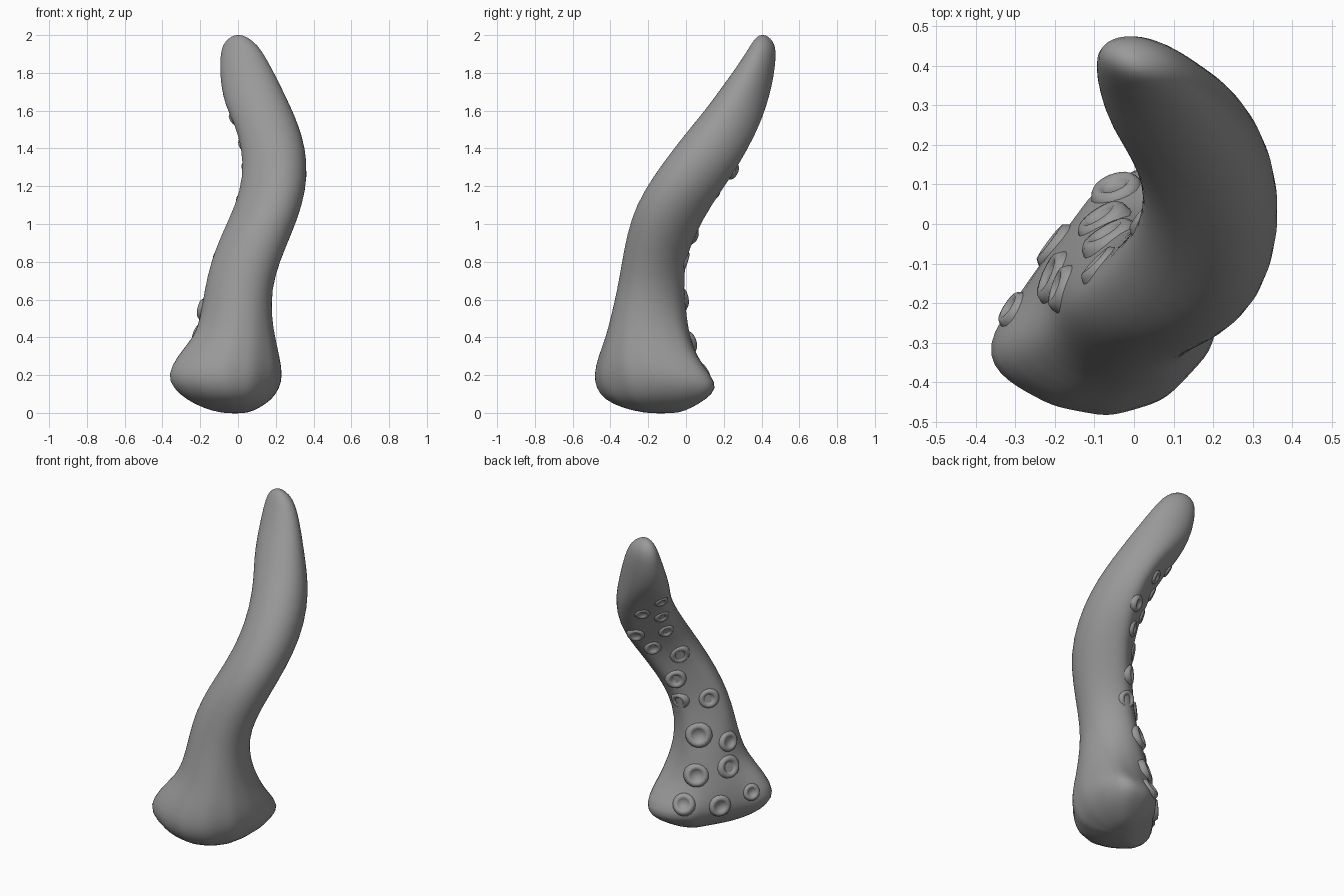
import bpy, bmesh, math
from mathutils import Vector
from mathutils.bvhtree import BVHTree

if "Cube" in bpy.data.objects:
    bpy.data.objects.remove(bpy.data.objects["Cube"])

SIDES = 40
# Horizontal sections: height, x min, x max, y min, y max
SECTIONS = [
    (0.00, -0.09, 0.05, -0.22, -0.04), (0.025, -0.18, 0.105, -0.33, 0.02),
    (0.07, -0.27, 0.17, -0.425, 0.095), (0.13, -0.337, 0.207, -0.465, 0.156),
    (0.20, -0.370, 0.224, -0.48, 0.12), (0.30, -0.325, 0.210, -0.457, 0.06),
    (0.40, -0.24, 0.19, -0.42, 0.03), (0.50, -0.205, 0.175, -0.395, 0.01),
    (0.65, -0.185, 0.172, -0.36, -0.005), (0.80, -0.155, 0.215, -0.335, 0.0),
    (0.95, -0.095, 0.28, -0.307, 0.06), (1.10, -0.02, 0.337, -0.26, 0.145),
    (1.25, 0.02, 0.364, -0.17, 0.255), (1.40, 0.012, 0.354, -0.06, 0.345),
    (1.53, -0.03, 0.314, 0.045, 0.405), (1.63, -0.076, 0.27, 0.126, 0.433),
    (1.73, -0.088, 0.222, 0.197, 0.453), (1.83, -0.093, 0.172, 0.27, 0.469),
    (1.92, -0.089, 0.122, 0.328, 0.476), (1.97, -0.066, 0.078, 0.357, 0.46),
    (1.995, -0.03, 0.035, 0.38, 0.43),
]
# Foot outline, flat towards the sucker side, counterclockwise
FOOT = [(0.228, -0.15), (0.228, 0.0), (0.20, 0.12), (0.15, 0.155), (0.03, 0.15),
        (-0.10, 0.09), (-0.24, -0.10), (-0.36, -0.27), (-0.365, -0.34),
        (-0.31, -0.39), (-0.20, -0.45), (-0.06, -0.475), (0.08, -0.43), (0.19, -0.30)]

grey = bpy.data.materials.new("plain grey")
grey.diffuse_color = (0.32, 0.32, 0.32, 1)
grey.use_nodes = True
grey.node_tree.nodes["Principled BSDF"].inputs["Base Color"].default_value = grey.diffuse_color


def make_object(name, bm):
    mesh = bpy.data.meshes.new(name)
    bmesh.ops.recalc_face_normals(bm, faces=bm.faces)
    bm.to_mesh(mesh)
    bm.free()
    mesh.materials.append(grey)
    for p in mesh.polygons:
        p.use_smooth = True
    obj = bpy.data.objects.new(name, mesh)
    bpy.context.collection.objects.link(obj)
    return obj


def bridge(bm, a, b):
    n = len(a)
    for i in range(n):
        bm.faces.new((a[i], a[(i + 1) % n], b[(i + 1) % n], b[i]))


def clamp(v):
    return max(0.0, min(1.0, v))


def foot_point(angle):
    """Where a ray from the foot centre meets the outline, scaled to a unit box."""
    pts = [((x + 0.0685) / 0.2965, (y + 0.16) / 0.315) for x, y in FOOT]
    dx, dy = math.cos(angle), math.sin(angle)
    for (ax, ay), (bx, by) in zip(pts, pts[1:] + pts[:1]):
        ex, ey = bx - ax, by - ay
        det = dx * ey - dy * ex
        if abs(det) < 1e-9:
            continue
        t = (ax * ey - ay * ex) / det
        s = (ax * dy - ay * dx) / det
        if t > 0 and -1e-6 <= s <= 1 + 1e-6:
            return dx * t, dy * t
    return dx, dy


# Arm: sections lofted from the broad foot to the rounded tip
bm = bmesh.new()
rings = []
inner = Vector((-math.sqrt(0.5), math.sqrt(0.5), 0))
for z, x0, x1, y0, y1 in SECTIONS:
    foot = clamp((0.55 - z) / 0.35)
    skew = math.acos(-0.12 - 0.16 * clamp((z - 1.2) / 0.4))
    flat = 0.27 * clamp((z - 0.4) / 0.3) * clamp((1.75 - z) / 0.25)
    grow = 0.5 * (1.025 + 0.02 * foot)
    ring = []
    for i in range(SIDES):
        t = 2 * math.pi * i / SIDES
        ux, uy = math.cos(t), math.cos(t - skew)
        fx, fy = foot_point(t)
        ux, uy = ux + (fx - ux) * foot, uy + (fy - uy) * foot
        off = Vector((ux * (x1 - x0) * grow, uy * (y1 - y0) * grow, 0))
        # flatten the sucker side
        d, r = off.dot(inner), (x1 - x0 + y1 - y0) / 4
        if d > 0:
            off -= inner * flat * d ** 3 / r ** 2
        ring.append(bm.verts.new(off + Vector(((x0 + x1) / 2, (y0 + y1) / 2, z))))
    rings.append(ring)
for a, b in zip(rings, rings[1:]):
    bridge(bm, a, b)
for ring, z in ((rings[0], -0.003), (rings[-1], 2.002)):
    mid = sum((v.co for v in ring), Vector()) / SIDES
    pole = bm.verts.new((mid.x, mid.y, z))
    for i in range(SIDES):
        bm.faces.new((ring[i], ring[(i + 1) % SIDES], pole))
bmesh.ops.recalc_face_normals(bm, faces=bm.faces)
tree = BVHTree.FromBMesh(bm)
arm = make_object("arm", bm)
sub = arm.modifiers.new("smooth", 'SUBSURF')
sub.levels = sub.render_levels = 1

# Suckers: low cups set on the inner side, as (across, up, radius)
SUCKERS = [(-0.03, 0.15, 0.065), (0.18, 0.125, 0.065), (0.37, 0.19, 0.05),
           (0.05, 0.31, 0.07), (0.24, 0.345, 0.07), (0.07, 0.54, 0.075),
           (0.245, 0.49, 0.06), (-0.03, 0.745, 0.055), (0.135, 0.745, 0.06),
           (-0.055, 0.87, 0.06), (-0.205, 0.94, 0.06), (-0.035, 1.01, 0.06),
           (-0.195, 1.06, 0.05), (-0.30, 1.14, 0.05), (-0.28, 1.26, 0.045),
           (-0.16, 1.235, 0.045), (-0.125, 1.15, 0.045), (-0.18, 1.32, 0.04)]
CUP = [(1.08, -0.3), (1.0, 0.02), (0.85, 0.22), (0.66, 0.25), (0.5, 0.15), (0.4, 0.03)]
tilt, h = math.radians(25), math.sqrt(0.5)
s, c = math.sin(tilt), math.cos(tilt)
across, up = Vector((-h, -h, 0)), Vector((h * s, -h * s, c))
inward = Vector((h * c, -h * c, -s))

bm = bmesh.new()
for u, v, r in SUCKERS:
    hit, normal, _, _ = tree.ray_cast(across * u + up * v - inward * 5, inward)
    if hit is None:
        continue
    turn = Vector((0, 0, 1)).rotation_difference(normal * 0.9 - inward * 0.1)
    cup = []
    for pr, pz in CUP:
        cup.append([bm.verts.new(hit + turn @ Vector((
            r * pr * math.cos(2 * math.pi * i / 16),
            r * pr * math.sin(2 * math.pi * i / 16), r * pz))) for i in range(16)])
    for a, b in zip(cup, cup[1:]):
        bridge(bm, a, b)
    bm.faces.new(cup[-1])
make_object("suckers", bm)
